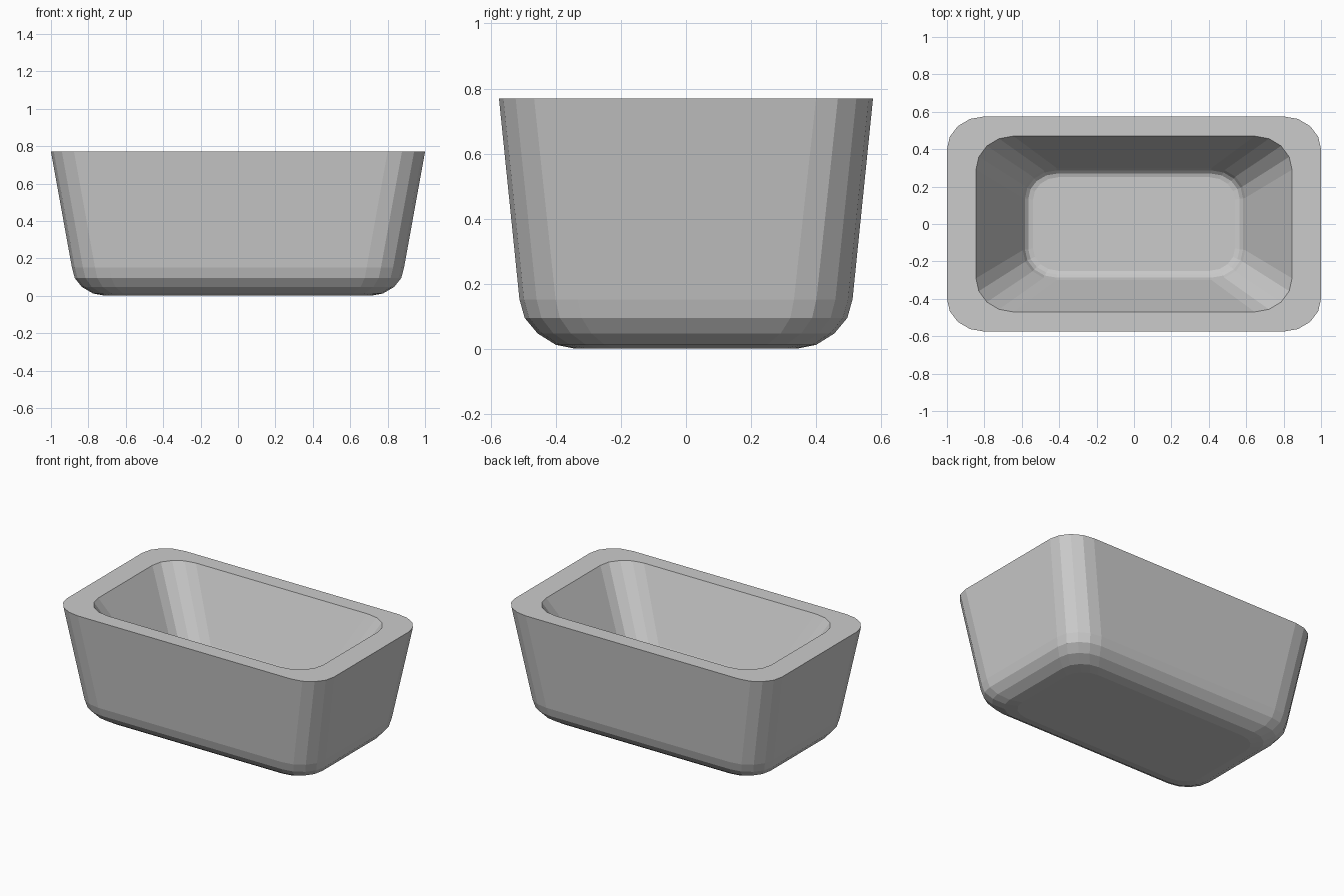
import bpy, bmesh
from math import sin, cos, pi

if "Cube" in bpy.data.objects:
    bpy.data.objects.remove(bpy.data.objects["Cube"])

# Rings: half width, half depth, height, corner radius x, corner radius y
OUTSIDE = [
    (0.71, 0.34, 0.0, 0.14, 0.13),
    (0.775, 0.40, 0.012, 0.16, 0.15),
    (0.835, 0.456, 0.047, 0.18, 0.165),
    (0.873, 0.496, 0.095, 0.195, 0.175),
    (0.888, 0.512, 0.152, 0.20, 0.18),
    (1.0, 0.575, 0.77, 0.20, 0.175),
]
INSIDE = [
    (0.845, 0.47, 0.77, 0.20, 0.18),
    (0.595, 0.30, 0.34, 0.18, 0.16),
    (0.583, 0.287, 0.313, 0.17, 0.15),
    (0.565, 0.27, 0.296, 0.155, 0.135),
    (0.54, 0.25, 0.29, 0.135, 0.12),
]
SEGMENTS = 4


def rounded_ring(bm, hx, hy, z, rx, ry):
    """Rounded rectangle of vertices, anticlockwise seen from above."""
    verts = []
    for q, (sx, sy) in enumerate([(1, 1), (-1, 1), (-1, -1), (1, -1)]):
        for i in range(SEGMENTS + 1):
            a = (q + i / SEGMENTS) * pi / 2
            verts.append(bm.verts.new((sx * (hx - rx) + rx * cos(a),
                                       sy * (hy - ry) + ry * sin(a), z)))
    return verts


# Thick-walled tub: outside, flat rim and hollow lofted as one shell
bm = bmesh.new()
rings = [rounded_ring(bm, *r) for r in OUTSIDE + INSIDE]
for low, high in zip(rings, rings[1:]):
    n = len(low)
    for i in range(n):
        j = (i + 1) % n
        bm.faces.new((low[i], low[j], high[j], high[i]))

# Underside and inner floor
bm.faces.new(rings[0][::-1])
bm.faces.new(rings[-1])
bmesh.ops.recalc_face_normals(bm, faces=bm.faces[:])

mesh = bpy.data.meshes.new("tub")
bm.to_mesh(mesh)
bm.free()
tub = bpy.data.objects.new("tub", mesh)
bpy.context.collection.objects.link(tub)
